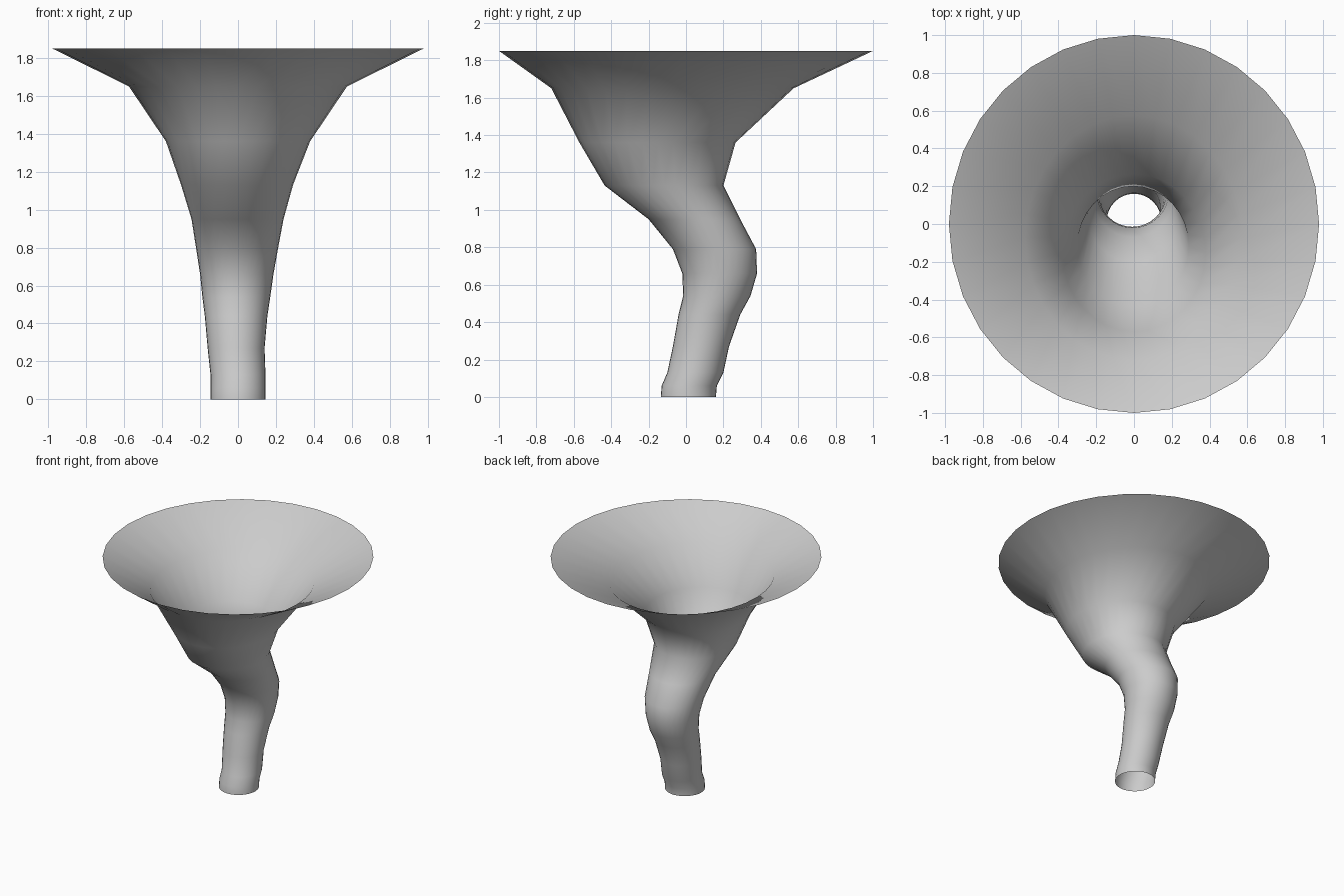
import bpy
import bmesh
from math import cos, sin, tau

SIDES = 32

# Remove the default object
default_cube = bpy.data.objects.get("Cube")
if default_cube:
    bpy.data.objects.remove(default_cube, do_unlink=True)


def make_material(name, colour):
    material = bpy.data.materials.new(name)
    material.use_nodes = True
    material.diffuse_color = colour
    material.node_tree.nodes["Principled BSDF"].inputs["Base Color"].default_value = colour
    return material


def add_ring(bm, height, left, right, front, back):
    """Add one level elliptical ring spanning the given extents."""
    centre_x, radius_x = (left + right) / 2, (right - left) / 2
    centre_y, radius_y = (front + back) / 2, (back - front) / 2
    angles = [tau * i / SIDES for i in range(SIDES)]
    return [bm.verts.new((centre_x + radius_x * cos(a),
                          centre_y + radius_y * sin(a), height)) for a in angles]


def bridge(bm, lower, upper):
    """Join two neighbouring rings with a band of quads."""
    for i in range(SIDES):
        j = (i + 1) % SIDES
        bm.faces.new((lower[i], lower[j], upper[j], upper[i]))


# Winding funnel sections: height, left, right, front, back
sections = [
    (0, -.145, .145, -.135, .16),
    (.06, -.145, .145, -.13, .165),
    (.13, -.145, .145, -.1, .2),
    (.27, -.16, .14, -.07, .23),
    (.44, -.175, .155, -.04, .29),
    (.54, -.188, .17, -.015, .345),
    (.66, -.2, .187, -.02, .38),
    (.79, -.22, .21, -.07, .375),
    (.95, -.245, .24, -.2, .29),
    (1.13, -.3, .29, -.435, .2),
    (1.36, -.38, .38, -.57, .265),
    (1.65, -.575, .575, -.72, .575),
    (1.85, -.98, .98, -1, 1),
]

# Open-ended thin shell, from narrow foot to wide rim
bm = bmesh.new()
rings = [add_ring(bm, *section) for section in sections]
for lower, upper in zip(rings, rings[1:]):
    bridge(bm, lower, upper)
for face in bm.faces:
    face.smooth = True

mesh = bpy.data.meshes.new("funnel")
bm.to_mesh(mesh)
bm.free()
mesh.materials.append(make_material("light grey", (.6, .6, .6, 1)))
funnel = bpy.data.objects.new("funnel", mesh)
bpy.context.collection.objects.link(funnel)
